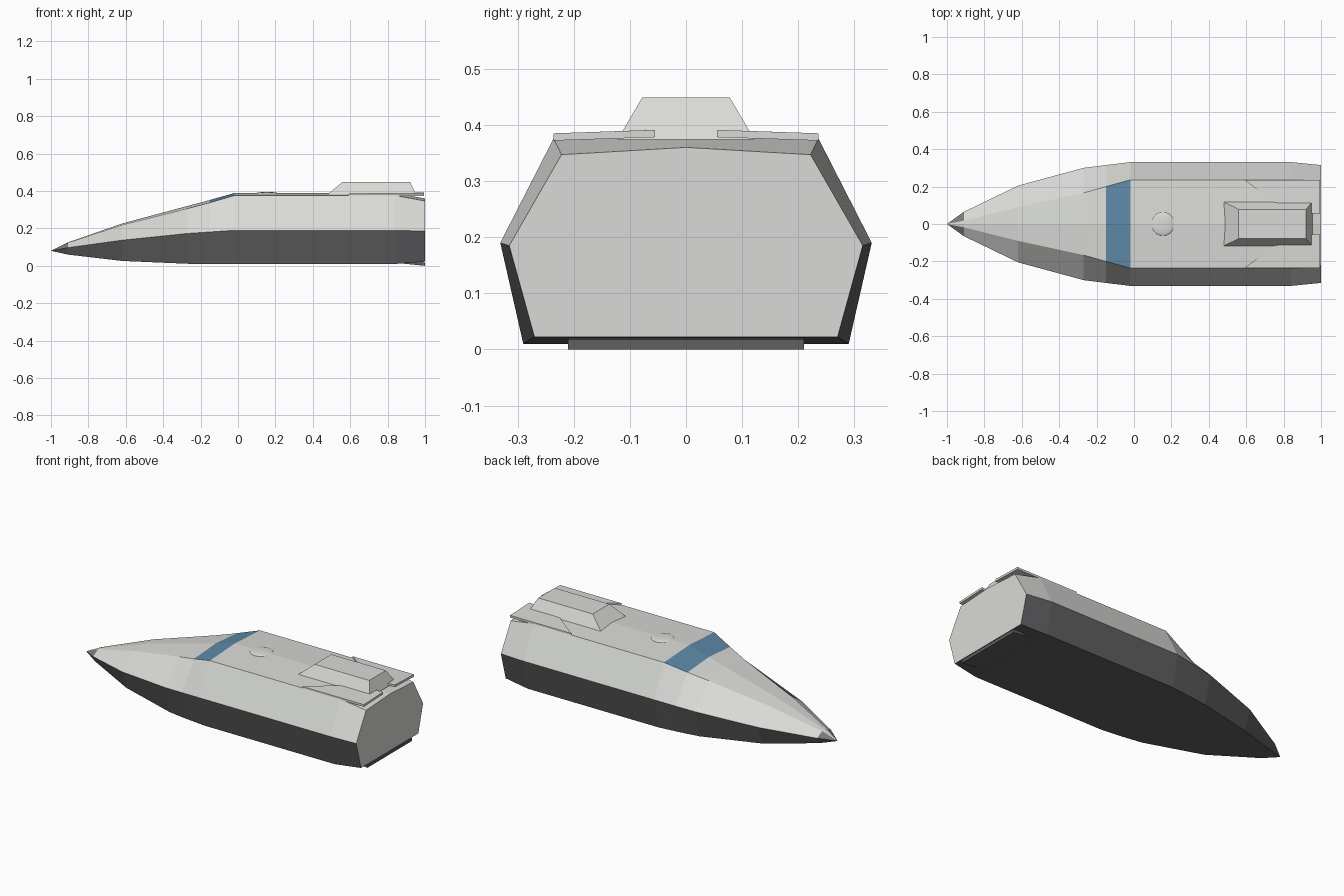
import bpy, bmesh
from mathutils import Matrix

cube = bpy.data.objects.get("Cube")
if cube:
    bpy.data.objects.remove(cube, do_unlink=True)


def material(name, rgb):
    m = bpy.data.materials.new(name)
    m.use_nodes = True
    m.diffuse_color = (*rgb, 1)
    m.node_tree.nodes["Principled BSDF"].inputs["Base Color"].default_value = (*rgb, 1)
    return m


LIGHT = material("light grey", (0.70, 0.71, 0.68))
DARK = material("dark grey", (0.115, 0.115, 0.12))
BLUE = material("window blue", (0.11, 0.25, 0.39))
PATCH = material("nose grey", (0.2, 0.2, 0.2))


def finish(name, bm, mats):
    bmesh.ops.recalc_face_normals(bm, faces=bm.faces)
    mesh = bpy.data.meshes.new(name)
    bm.to_mesh(mesh)
    bm.free()
    for m in mats:
        mesh.materials.append(m)
    obj = bpy.data.objects.new(name, mesh)
    bpy.context.collection.objects.link(obj)
    return obj


def loft(name, rings, mats, paint=None):
    """Skin matching rings of points and cap both ends."""
    bm = bmesh.new()
    loops = [[bm.verts.new(p) for p in ring] for ring in rings]
    n = len(loops[0])
    for s, (a, b) in enumerate(zip(loops, loops[1:])):
        for i in range(n):
            j = (i + 1) % n
            face = bm.faces.new((a[i], a[j], b[j], b[i]))
            face.material_index = paint(s, i) if paint else 0
    for end in (loops[0], loops[-1]):
        bm.faces.new(end)
    bmesh.ops.remove_doubles(bm, verts=bm.verts, dist=0.0005)
    return finish(name, bm, mats)


# Hull stations: x, ridge z, roof edge y z, waist y z, keel y z
stations = [
    (-1.00, 0.080, 0.000, 0.080, 0.000, 0.080, 0.000, 0.080),
    (-0.91, 0.125, 0.018, 0.122, 0.065, 0.097, 0.045, 0.060),
    (-0.62, 0.226, 0.090, 0.218, 0.205, 0.137, 0.165, 0.026),
    (-0.27, 0.320, 0.166, 0.306, 0.300, 0.173, 0.258, 0.011),
    (-0.15, 0.352, 0.200, 0.338, 0.315, 0.181, 0.275, 0.010),
    (-0.02, 0.389, 0.236, 0.376, 0.331, 0.190, 0.290, 0.010),
    (0.84, 0.389, 0.236, 0.376, 0.331, 0.190, 0.290, 0.010),
    (1.00, 0.360, 0.222, 0.347, 0.315, 0.185, 0.270, 0.022),
]


def hull_ring(x, ridge, ey, ez, wy, wz, ky, kz):
    side = [(ey, ez), (wy, wz), (ky, kz)]
    return ([(x, 0, ridge)] + [(x, y, z) for y, z in side]
            + [(x, -y, z) for y, z in reversed(side)])


def hull_paint(segment, strip):
    if strip in (2, 3, 4):                      # below the waist
        return 1
    if segment == 4 and strip in (0, 6):        # windscreen band
        return 2
    if segment == 0 and strip in (1, 5):        # nose side patches
        return 3
    return 0


loft("hull", [hull_ring(*s) for s in stations], [LIGHT, DARK, BLUE, PATCH], hull_paint)


# Raised engine housing on the roof
def rectangle(x0, x1, y, z):
    return [(x0, -y, z), (x1, -y, z), (x1, y, z), (x0, y, z)]


loft("engine_housing", [rectangle(0.47, 0.955, 0.122, 0.374),
                        rectangle(0.56, 0.92, 0.078, 0.449)], [LIGHT])

# Rear roof flaps, following the roof slope
outline = [(0.59, 0.236), (0.75, 0.115), (0.95, 0.1), (0.95, 0.055),
           (0.995, 0.055), (0.995, 0.236)]
for name, side in (("left_flap", 1), ("right_flap", -1)):
    rings = [[(x, side * y, top - y / 30) for x, y in outline]
             for top in (0.380, 0.393)]
    loft(name, rings, [LIGHT])

# Sloping flap under the stern
loft("stern_flap", [[(x, -0.21, z), (x, 0.21, z), (x, 0.21, z + 0.018), (x, -0.21, z + 0.018)]
                    for x, z in ((0.88, 0.012), (1.0, 0.0))], [DARK])

# Shallow roof dome
bm = bmesh.new()
bmesh.ops.create_uvsphere(bm, u_segments=32, v_segments=16, radius=0.063,
                          matrix=Matrix.Translation((0.155, 0, 0.385)) @ Matrix.Diagonal((1, 1, 0.16, 1)))
for f in bm.faces:
    f.smooth = True
finish("roof_dome", bm, [LIGHT])
